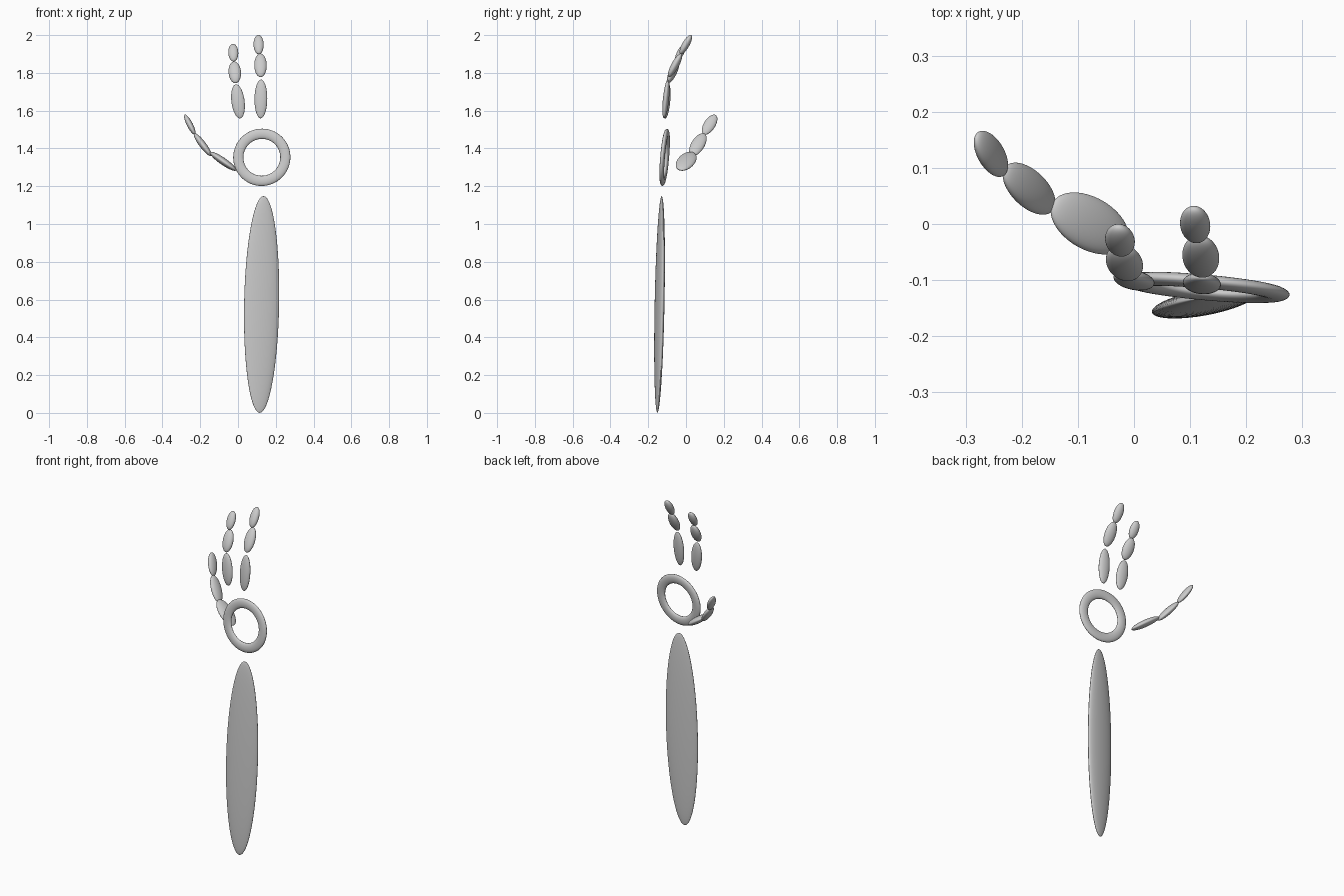
import bpy
from math import pi
from mathutils import Vector, Matrix

cube = bpy.data.objects.get("Cube")
if cube:
    bpy.data.objects.remove(cube, do_unlink=True)

# One plain grey for every part
grey = bpy.data.materials.new("light_grey")
grey.use_nodes = True
colour = (0.6, 0.6, 0.6, 1)
grey.diffuse_color = colour
grey.node_tree.nodes["Principled BSDF"].inputs["Base Color"].default_value = colour


def frame(centre, axis, normal, size):
    """Matrix with z along axis, y close to normal; size = half width, thickness, length."""
    z = Vector(axis).normalized()
    x = Vector(normal).cross(z).normalized()
    y = z.cross(x)
    turn = Matrix((x, y, z)).transposed().to_4x4()
    return Matrix.Translation(centre) @ turn @ Matrix.Diagonal((*size, 1))


def finish(name, matrix):
    obj = bpy.context.object
    obj.name = name
    obj.data.transform(matrix)
    obj.data.materials.append(grey)
    bpy.ops.object.shade_smooth()


def link(name, centre, axis, normal, size):
    bpy.ops.mesh.primitive_uv_sphere_add(segments=48, ring_count=32, radius=1)
    finish(name, frame(centre, axis, normal, size))


# Forearm: long flattened ellipsoid
link("forearm", (0.125, -0.14, 0.574), (0.018, 0.02, 1), (0.17, -1, 0), (0.094, 0.021, 0.574))

# Palm: flattened ring
bpy.ops.mesh.primitive_torus_add(major_segments=64, minor_segments=24,
                                 major_radius=0.125, minor_radius=0.027)
finish("palm_ring", frame((0.126, -0.113, 1.353), (-0.09, -1, 0.085), (0, 0, 1), (1, 1, 0.45)))

# Two fingers, base to tip
facing = (-0.09, -1, 0)
fingers = {
    "left_finger": [
        ((0.121, -0.106, 1.662), (0.01, 0.1, 1), (0.034, 0.016, 0.103)),
        ((0.119, -0.058, 1.84), (-0.02, 0.47, 0.87), (0.033, 0.02, 0.07)),
        ((0.109, -0.001, 1.95), (-0.03, 0.5, 0.87), (0.027, 0.019, 0.058))],
    "right_finger": [
        ((0, -0.1, 1.649), (-0.13, 0.1, 1), (0.035, 0.016, 0.091)),
        ((-0.017, -0.069, 1.803), (-0.08, 0.42, 0.87), (0.033, 0.02, 0.063)),
        ((-0.025, -0.029, 1.907), (-0.04, 0.45, 0.85), (0.0265, 0.018, 0.052))],
}
for finger, links in fingers.items():
    for part, (centre, axis, size) in zip(("base", "middle", "tip"), links):
        link(f"{finger}_{part}", centre, axis, facing, size)

# Thumb, reaching sideways and back
link("thumb_base", (-0.079, 0.001, 1.332), (-0.76, 0.37, 0.53), (0.57, 0, 0.82), (0.048, 0.019, 0.088))
link("thumb_middle", (-0.187, 0.063, 1.42), (-0.55, 0.41, 0.73), (0.8, 0, 0.6), (0.036, 0.018, 0.08))
link("thumb_tip", (-0.255, 0.125, 1.526), (-0.4, 0.47, 0.78), (0.88, 0, 0.47), (0.031, 0.016, 0.065))
